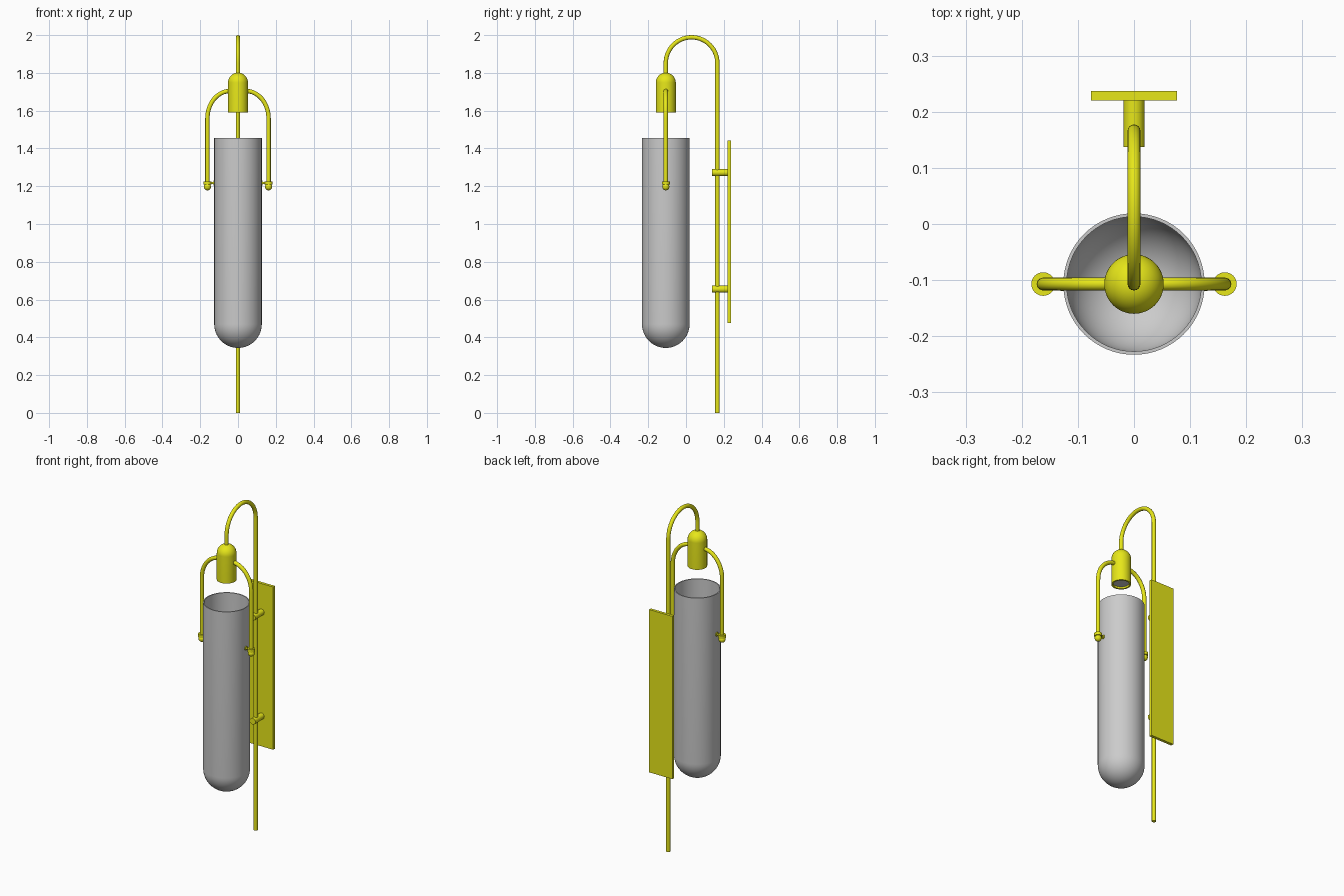
import bpy
from math import sin, cos, pi, radians

if "Cube" in bpy.data.objects:
    bpy.data.objects.remove(bpy.data.objects["Cube"])

brass = bpy.data.materials.new("yellow_metal")
brass.diffuse_color = (0.8, 0.8, 0.01, 1)
brass.use_nodes = True
brass.node_tree.nodes["Principled BSDF"].inputs["Base Color"].default_value = brass.diffuse_color

LAMP_Y = -0.107   # axis of glass and socket
ROD_Y = 0.166     # axis of the upright rod
ARM_X = 0.162     # side arm offset


def finish(ob, name, mat):
    ob.name = name
    if mat:
        ob.data.materials.append(mat)
    bpy.ops.object.select_all(action='DESELECT')
    ob.select_set(True)
    bpy.context.view_layer.objects.active = ob
    bpy.ops.object.shade_smooth_by_angle(angle=radians(35))
    return ob


def lathe(name, profile, loc, mat=None, n=48):
    """Revolve (radius, z) points around z; radius 0 makes a pole."""
    verts, rings, faces = [], [], []
    for r, z in profile:
        k = 1 if r < 1e-6 else n
        rings.append([len(verts) + i for i in range(k)])
        verts += [(r * cos(2 * pi * i / n), r * sin(2 * pi * i / n), z) for i in range(k)]
    for a, b in zip(rings, rings[1:]):
        for i in range(n):
            j = (i + 1) % n
            if len(a) == 1:
                faces.append((a[0], b[j], b[i]))
            elif len(b) == 1:
                faces.append((a[i], a[j], b[0]))
            else:
                faces.append((a[i], a[j], b[j], b[i]))
    me = bpy.data.meshes.new(name)
    me.from_pydata(verts, [], faces)
    ob = bpy.data.objects.new(name, me)
    bpy.context.collection.objects.link(ob)
    ob.location = loc
    return finish(ob, name, mat)


def tube(name, pts, radius, mat):
    cu = bpy.data.curves.new(name, 'CURVE')
    cu.dimensions = '3D'
    cu.bevel_depth = radius
    cu.bevel_resolution = 6
    cu.use_fill_caps = True
    sp = cu.splines.new('POLY')
    sp.points.add(len(pts) - 1)
    for p, co in zip(sp.points, pts):
        p.co = (*co, 1)
    ob = bpy.data.objects.new(name, cu)
    bpy.context.collection.objects.link(ob)
    bpy.ops.object.select_all(action='DESELECT')
    ob.select_set(True)
    bpy.context.view_layer.objects.active = ob
    bpy.ops.object.convert(target='MESH')
    return finish(bpy.context.object, name, mat)


def rod(name, radius, depth, loc, rot, mat):
    bpy.ops.mesh.primitive_cylinder_add(vertices=32, radius=radius, depth=depth,
                                        location=loc, rotation=rot)
    return finish(bpy.context.object, name, mat)


def arc(r, zc, a0, a1, n=14):
    return [(r * cos(a0 + (a1 - a0) * i / n), zc + r * sin(a0 + (a1 - a0) * i / n))
            for i in range(n + 1)]


# Glass tube: open top, round bottom, thin wall
R, T, ZC = 0.126, 0.006, 0.470
outer = arc(R, ZC, -pi / 2, 0)
inner = arc(R - T, ZC, 0, -pi / 2)
lathe("glass_shade", outer + [(R, 1.456), (R - T, 1.456)] + inner, (0, LAMP_Y, 0), None, 64)

# Socket cup: domed top, hollow at the bottom, with a grey insert
cr = 0.053
lathe("socket_cup", [(0, 1.61), (cr - 0.009, 1.61), (cr - 0.009, 1.59), (cr, 1.59)]
      + arc(cr, 1.748, 0, pi / 2), (0, LAMP_Y, 0), brass)
rod("lamp_insert", cr - 0.010, 0.012, (0, LAMP_Y, 1.606), (0, 0, 0), None)

# Upright rod bending over into the socket
mid, rad = (ROD_Y + LAMP_Y) / 2, (ROD_Y - LAMP_Y) / 2
zc = 2.0 - 0.0115 - rad
hook = [(0, ROD_Y, 0)] + [(0, mid + y, z) for y, z in arc(rad, zc, 0, pi, 28)]
tube("upright_rod", hook + [(0, LAMP_Y, 1.785)], 0.0115, brass)

# Side arms with finials and clamping pins
for side, s in (("left", -1), ("right", 1)):
    x0, rx, rz, zs = 0.042, ARM_X - 0.042, 0.145, 1.559
    bend = [(s * (x0 + rx * sin(pi / 2 * i / 16)), LAMP_Y, zs + rz * cos(pi / 2 * i / 16))
            for i in range(17)]
    tube(side + "_arm", bend + [(s * ARM_X, LAMP_Y, 1.205)], 0.0115, brass)
    lathe(side + "_collar", [(0, 1.208), (0.021, 1.208), (0.021, 1.226), (0, 1.226)],
          (s * ARM_X, LAMP_Y, 0), brass, 32)
    lathe(side + "_finial", arc(0.019, 1.197, -pi / 2, pi / 2), (s * ARM_X, LAMP_Y, 0), brass, 32)
    rod(side + "_pin", 0.006, 0.038, (s * 0.141, LAMP_Y, 1.217), (0, pi / 2, 0), brass)
    rod(side + "_pin_washer", 0.012, 0.005, (s * 0.1285, LAMP_Y, 1.217), (0, pi / 2, 0), brass)

# Wall plate
bpy.ops.mesh.primitive_cube_add(size=1, location=(0, 0.2285, 0.958))
plate = bpy.context.object
plate.scale = (0.153, 0.017, 0.966)
bpy.ops.object.transform_apply(location=False, rotation=False, scale=True)
finish(plate, "wall_plate", brass)

# Standoffs holding the rod to the plate
for label, z in (("lower", 0.655), ("upper", 1.272)):
    rod(label + "_standoff", 0.0185, 0.086, (0, 0.180, z), (pi / 2, 0, 0), brass)
